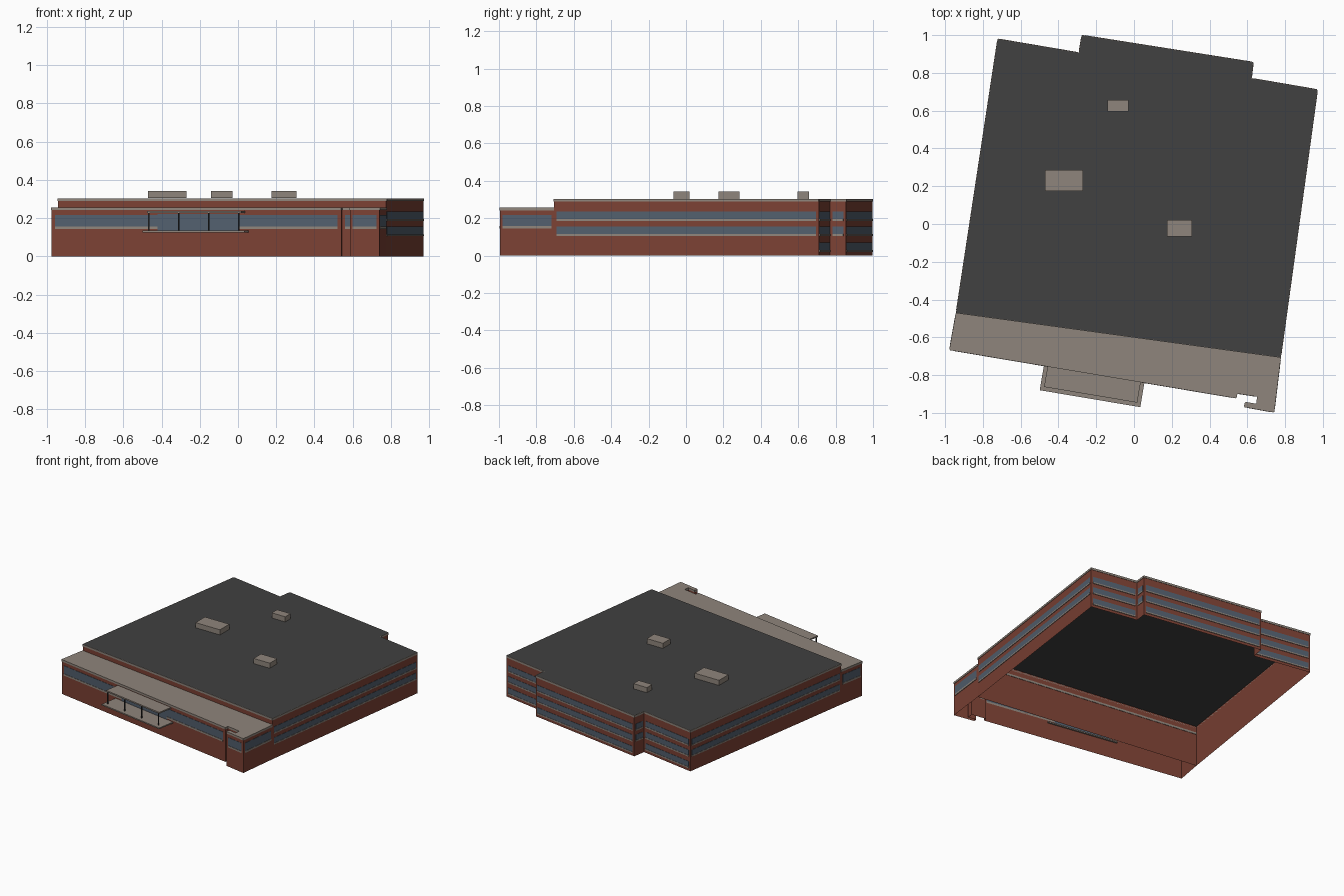
import bpy, bmesh
from mathutils import Vector

cube = bpy.data.objects.get("Cube")
if cube:
    bpy.data.objects.remove(cube, do_unlink=True)


def material(name, rgb):
    m = bpy.data.materials.new(name)
    m.use_nodes = True
    m.diffuse_color = (*rgb, 1)
    bsdf = m.node_tree.nodes["Principled BSDF"]
    bsdf.inputs["Base Color"].default_value = (*rgb, 1)
    bsdf.inputs["Roughness"].default_value = 0.8
    return m


brick = material("red brick", (0.2, 0.053, 0.034))
stone = material("tan stone", (0.275, 0.235, 0.2))
tar = material("dark roofing", (0.052, 0.052, 0.052))
glass = material("blue glass", (0.085, 0.115, 0.155))
metal = material("dark metal", (0.03, 0.03, 0.03))


def finish(name, bm, mat):
    mesh = bpy.data.meshes.new(name)
    bm.to_mesh(mesh)
    bm.free()
    mesh.materials.append(mat)
    ob = bpy.data.objects.new(name, mesh)
    bpy.context.collection.objects.link(ob)


def prism(bm, pts, z0, z1):
    """Closed prism over a counter-clockwise outline."""
    low = [bm.verts.new((p[0], p[1], z0)) for p in pts]
    top = [bm.verts.new((p[0], p[1], z1)) for p in pts]
    bm.faces.new(top)
    bm.faces.new(low[::-1])
    for i in range(len(pts)):
        j = (i + 1) % len(pts)
        bm.faces.new((low[i], low[j], top[j], top[i]))


def walls(name, edges, z1):
    """Open sheets of wall standing on the ground."""
    bm = bmesh.new()
    for p, q in edges:
        bm.faces.new([bm.verts.new(v) for v in
                      ((*p, 0), (*q, 0), (*q, z1), (*p, z1))])
    bmesh.ops.remove_doubles(bm, verts=bm.verts, dist=0.0001)
    finish(name, bm, brick)


def roof(name, pts, z, mat):
    bm = bmesh.new()
    bm.faces.new([bm.verts.new((*p, z)) for p in pts])
    finish(name, bm, mat)


def strips(name, runs, mat, depth):
    """Thin plates on the outside of walls: (edge, start, end, z0, z1)."""
    bm = bmesh.new()
    for (p, q), s, e, z0, z1 in runs:
        p, q = Vector(p), Vector(q)
        d = q - p
        out = Vector((d.y, -d.x)).normalized() * depth
        a, b = p + d * s, p + d * e
        prism(bm, (a + out, b + out, b, a), z0, z1)
    finish(name, bm, mat)


def loop_edges(pts):
    return list(zip(pts, pts[1:] + pts[:1]))


def inset(edge, gap):
    g = gap / (Vector(edge[1]) - Vector(edge[0])).length
    return edge, g, 1 - g


# Main block and lower front wing outlines
main = [(-0.94, -0.47), (0.775, -0.705), (0.97, 0.71), (0.62, 0.77),
        (0.63, 0.855), (-0.275, 0.998), (-0.29, 0.905), (-0.72, 0.978)]
wing = [(-0.975, -0.665), (0.54, -0.92), (0.545, -0.895), (0.655, -0.912),
        (0.65, -0.955), (0.59, -0.945), (0.585, -0.967), (0.74, -0.995),
        main[1], main[0]]
MAIN_TOP, WING_TOP = 0.303, 0.256
main_edges = loop_edges(main)
wing_edges = [e for i, e in enumerate(loop_edges(wing)) if i != 8]

walls("main_walls", main_edges, MAIN_TOP)
walls("front_wing_walls", wing_edges, WING_TOP)
roof("main_roof", main, MAIN_TOP, tar)
roof("front_wing_roof", wing, WING_TOP, stone)

# Stone copings along the roof edges
strips("main_coping", [(e, 0, 1, MAIN_TOP - 0.015, MAIN_TOP) for e in main_edges],
       stone, 0.003)
strips("wing_coping", [(e, 0, 1, WING_TOP - 0.015, WING_TOP) for e in wing_edges]
       + [((main[1], main[0]), 0, 1, WING_TOP - 0.015, WING_TOP)], stone, 0.003)

# Window bands with sills: two storeys on the sides, three at the back
panes, sills = [], []
for i, edge in enumerate(main_edges[1:]):
    back = i in (1, 3, 5)
    for z in (0.195, 0.115, 0.03)[:3 if back else 2]:
        run = inset(edge, 0.014)
        panes.append((*run, z, z + 0.04))
        sills.append((*run, z - 0.01, z))

# Front wing bands, broken by the glazed entrance
front = wing_edges[0]
door_start, door_end = 0.366, 0.644
for s, e in ((0.013, door_start), (door_end, 0.987)):
    panes.append((front, s, e, 0.157, 0.216))
    sills.append((front, s, e, 0.144, 0.157))
panes.append((front, door_start, door_end, 0.13, 0.22))
for i in (2, 6, 7, 8):
    run = inset(wing_edges[i], 0.015)
    panes.append((*run, 0.157, 0.216))
    sills.append((*run, 0.144, 0.157))
strips("window_bands", panes, glass, 0.002)
strips("window_sills", sills, stone, 0.004)

# Entrance platform, canopy and posts, aligned with the front wall
origin = Vector(front[0])
along = (Vector(front[1]) - origin).normalized()
outward = Vector((along.y, -along.x))


def spot(s, d):
    return origin + along * s + outward * d


def slab(name, s0, s1, d0, d1, z0, z1, mat):
    bm = bmesh.new()
    prism(bm, (spot(s0, d1), spot(s1, d1), spot(s1, d0), spot(s0, d0)), z0, z1)
    finish(name, bm, mat)


slab("entrance_platform", 0.505, 1.045, -0.012, 0.133, 0.125, 0.134, stone)
slab("entrance_canopy", 0.525, 1.025, 0, 0.112, 0.226, 0.236, stone)
for k in range(4):
    s = 0.533 + k * 0.159
    slab(f"canopy_post_{k + 1}", s - 0.003, s + 0.003, 0.1, 0.106, 0.134, 0.226, metal)

# Rooftop plant boxes
for k, (x0, x1, y0, y1) in enumerate(((-0.47, -0.27, 0.175, 0.285),
                                      (-0.14, -0.03, 0.595, 0.657),
                                      (0.175, 0.307, -0.067, 0.02))):
    bm = bmesh.new()
    prism(bm, ((x0, y0), (x1, y0), (x1, y1), (x0, y1)), MAIN_TOP + 0.001, 0.342)
    finish(f"roof_unit_{k + 1}", bm, stone)
